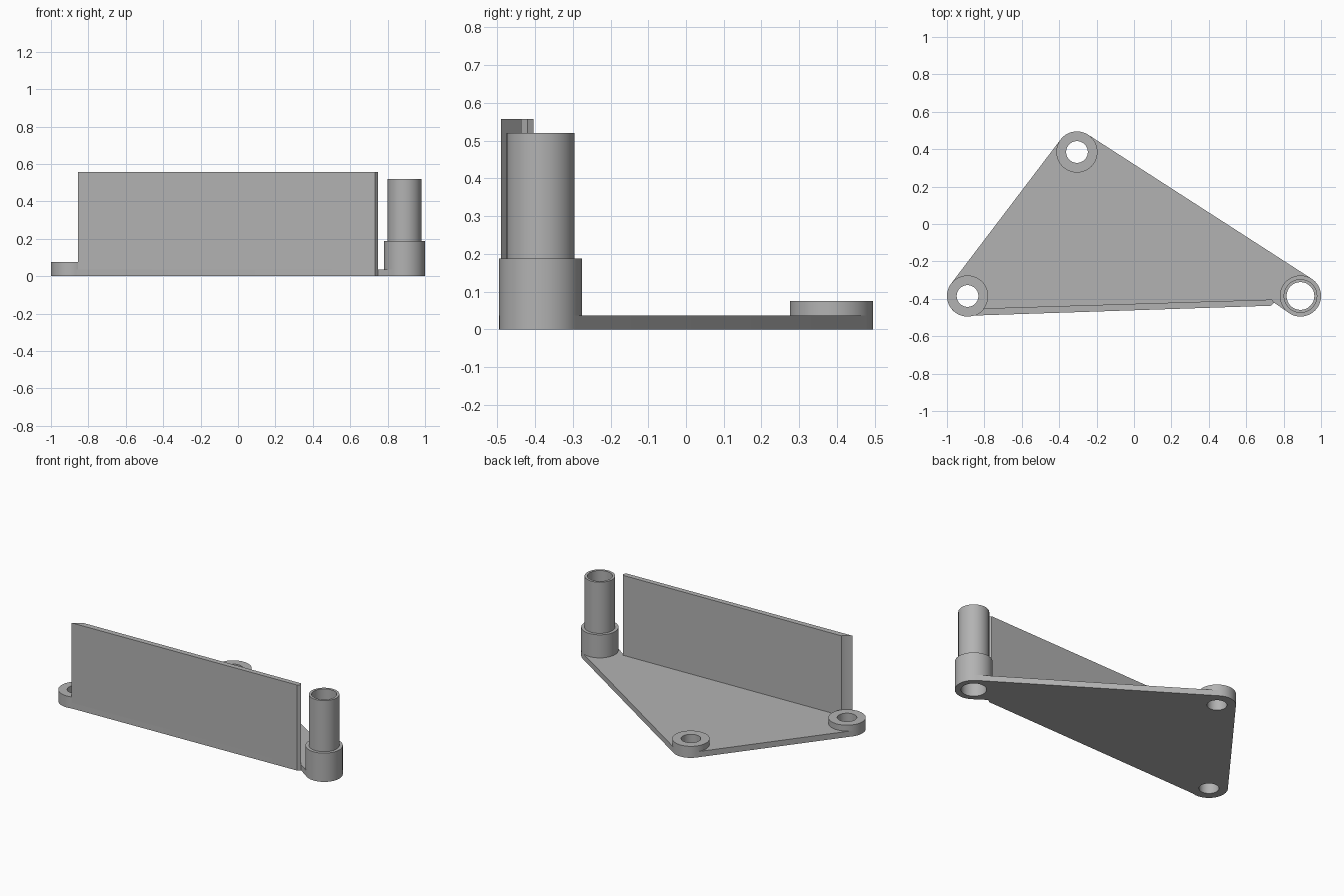
import bpy, bmesh
from math import cos, sin, radians

if "Cube" in bpy.data.objects:
    bpy.data.objects.remove(bpy.data.objects["Cube"], do_unlink=True)

GREY = (0.45, 0.45, 0.45, 1)
mat = bpy.data.materials.new("plain grey")
mat.use_nodes = True
mat.diffuse_color = GREY
mat.node_tree.nodes["Principled BSDF"].inputs["Base Color"].default_value = GREY

# Boss centres, radii and shared heights
LEFT, BACK, POST = (-0.89, -0.385), (-0.305, 0.385), (0.89, -0.385)
R, BORE, POST_BORE = 0.11, 0.058, 0.074
PLATE_TOP, BOSS_TOP, SLEEVE_TOP, TUBE_TOP, WALL_TOP = 0.037, 0.075, 0.187, 0.52, 0.557


def arc(centre, r, a, b, n=24):
    angles = [radians(a + (b - a) * i / n) for i in range(n + 1)]
    return [(centre[0] + r * cos(t), centre[1] + r * sin(t)) for t in angles]


def circle(centre, r):
    return arc(centre, r, 0, 360, 64)[:-1]


def prism(name, loops, z0, z1):
    """Upright solid from an outer outline and any hole outlines."""
    bm = bmesh.new()
    edges = []
    for loop in loops:
        vs = [bm.verts.new((x, y, z0)) for x, y in loop]
        edges += [bm.edges.new((v, vs[i - 1])) for i, v in enumerate(vs)]
    bmesh.ops.triangle_fill(bm, edges=edges, use_beauty=True, use_dissolve=False)
    out = bmesh.ops.extrude_face_region(bm, geom=bm.faces[:])
    top = [g for g in out["geom"] if isinstance(g, bmesh.types.BMVert)]
    bmesh.ops.translate(bm, verts=top, vec=(0, 0, z1 - z0))
    bmesh.ops.recalc_face_normals(bm, faces=bm.faces[:])
    mesh = bpy.data.meshes.new(name)
    bm.to_mesh(mesh)
    bm.free()
    mesh.materials.append(mat)
    ob = bpy.data.objects.new(name, mesh)
    bpy.context.collection.objects.link(ob)
    bpy.ops.object.select_all(action="DESELECT")
    ob.select_set(True)
    bpy.context.view_layer.objects.active = ob
    bpy.ops.object.shade_smooth_by_angle(angle=radians(30))


# Base plate: rounded triangle with a notch beside the post
wall_end = [(0.732, -0.437), (0.748, -0.42)]
outline = (arc(LEFT, R, 142.8, 288) + wall_end
           + arc(POST, R, 230, 417.1) + arc(BACK, R, 57.1, 142.8))
prism("base_plate", [outline, circle(LEFT, BORE), circle(BACK, BORE),
                     circle(POST, POST_BORE)], 0, PLATE_TOP)

# Upright wall, scooped where it meets the left boss
prism("upright_wall", [arc(LEFT, R, 323, 288, 8) + wall_end + [(0.738, -0.404)]],
      PLATE_TOP, WALL_TOP)

# Bosses and the stepped hollow post
for name, c, r, bore, z0, z1 in (
        ("front_boss", LEFT, R, BORE, PLATE_TOP, BOSS_TOP),
        ("back_boss", BACK, R, BORE, PLATE_TOP, BOSS_TOP),
        ("post_sleeve", POST, R, POST_BORE, PLATE_TOP, SLEEVE_TOP),
        ("post_tube", POST, 0.09, POST_BORE, SLEEVE_TOP, TUBE_TOP)):
    prism(name, [circle(c, r), circle(c, bore)], z0, z1)
